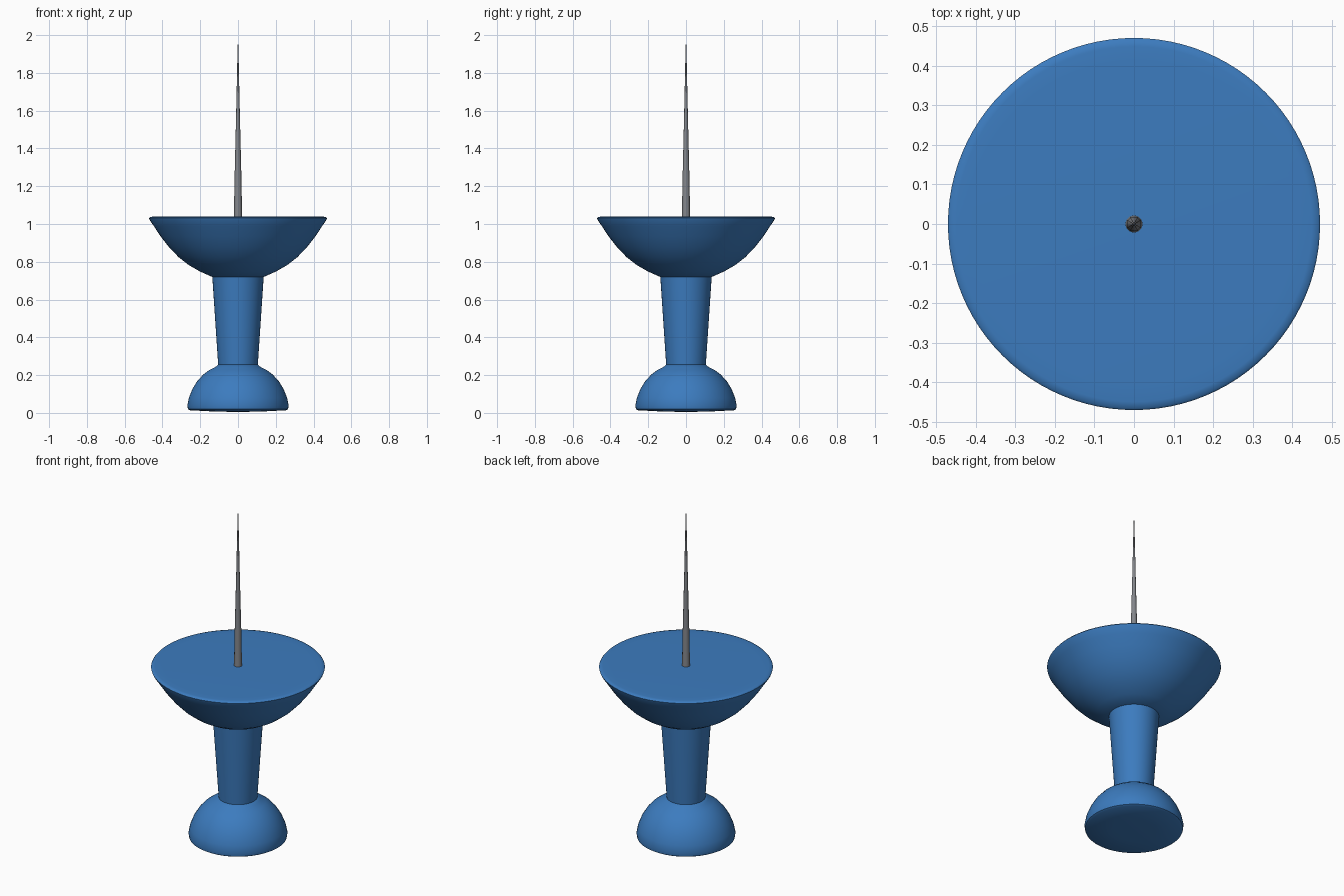
import bpy
import bmesh
from math import radians
from mathutils import Matrix, Vector

cube = bpy.data.objects.get("Cube")
if cube:
    bpy.data.objects.remove(cube, do_unlink=True)


def make_material(name, color, metallic=0.0):
    mat = bpy.data.materials.new(name)
    mat.use_nodes = True
    mat.diffuse_color = color
    bsdf = mat.node_tree.nodes["Principled BSDF"]
    bsdf.inputs["Base Color"].default_value = color
    bsdf.inputs["Metallic"].default_value = metallic
    return mat


def lathe(name, profile, mat, steps, angle):
    """Spin a (radius, height) profile around the z axis."""
    bm = bmesh.new()
    verts = [bm.verts.new((r, 0, z)) for r, z in profile]
    edges = [bm.edges.new(pair) for pair in zip(verts, verts[1:])]
    bmesh.ops.spin(bm, geom=verts + edges, cent=(0, 0, 0), axis=(0, 0, 1),
                   angle=radians(360), steps=steps)
    bmesh.ops.remove_doubles(bm, verts=bm.verts, dist=0.0003)
    bmesh.ops.recalc_face_normals(bm, faces=bm.faces)
    mesh = bpy.data.meshes.new(name)
    bm.to_mesh(mesh)
    bm.free()
    mesh.materials.append(mat)
    obj = bpy.data.objects.new(name, mesh)
    bpy.context.collection.objects.link(obj)
    bpy.ops.object.select_all(action="DESELECT")
    obj.select_set(True)
    bpy.context.view_layer.objects.active = obj
    bpy.ops.object.shade_smooth_by_angle(angle=radians(angle))
    return obj


blue = make_material("blue plastic", (0.045, 0.2, 0.52, 1))
steel = make_material("grey steel", (0.23, 0.24, 0.26, 1))

# Domed foot with a very slightly bulging underside
lathe("foot", [(0, 0.005), (0.12, 0.007), (0.255, 0.014), (0.265, 0.02), (0.268, 0.04),
               (0.26, 0.08), (0.242, 0.125), (0.218, 0.165), (0.185, 0.202),
               (0.15, 0.228), (0.12, 0.243), (0.105, 0.255), (0, 0.255)], blue, 64, 50)

# Stem widening towards the cup
lathe("stem", [(0.104, 0.24), (0.137, 0.735)], blue, 64, 40)

# Bowl-shaped flange with a flat face and softened rim
lathe("cup", [(0, 0.72), (0.137, 0.72), (0.2, 0.748), (0.26, 0.782), (0.315, 0.825),
              (0.365, 0.877), (0.41, 0.935), (0.445, 0.988), (0.468, 1.022),
              (0.471, 1.031), (0.466, 1.037), (0.45, 1.039), (0.41, 1.04), (0, 1.04)],
      blue, 96, 50)

# Tapered needle
lathe("needle", [(0.022, 1.03), (0.018, 1.25), (0.0095, 1.6), (0.004, 1.85), (0, 2.0)],
      steel, 12, 40)
